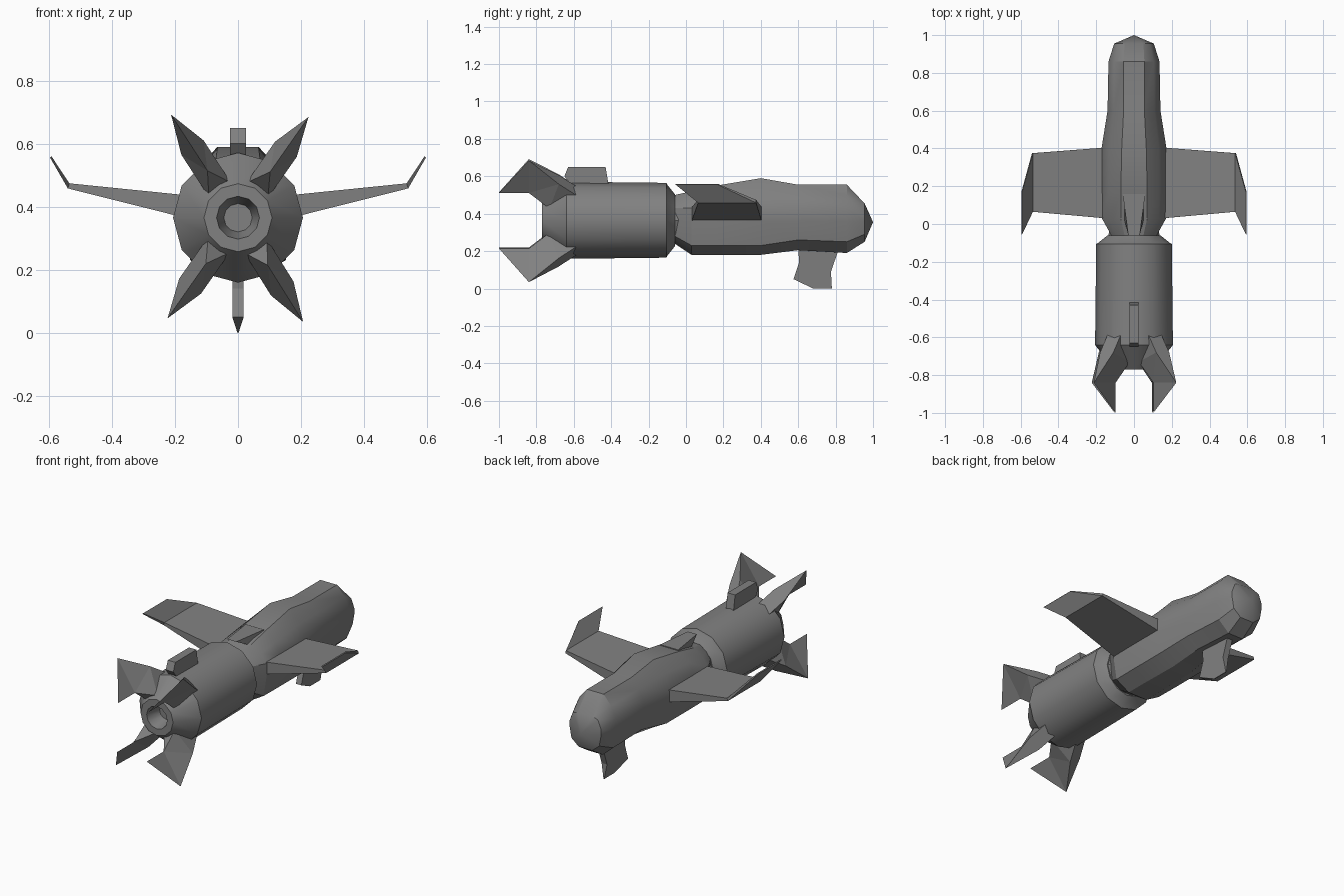
import bpy, bmesh, math
from mathutils import Matrix, Vector

cube = bpy.data.objects.get("Cube")
if cube:
    bpy.data.objects.remove(cube, do_unlink=True)

AXIS = 0.365
grey = bpy.data.materials.new("hull grey")
grey.use_nodes = True
COLOUR = (0.22, 0.22, 0.22, 1)
grey.diffuse_color = COLOUR
grey.node_tree.nodes["Principled BSDF"].inputs["Base Color"].default_value = COLOUR


def add_part(name, verts, faces, smooth=0):
    """Make one mesh part with outward normals."""
    mesh = bpy.data.meshes.new(name)
    bm = bmesh.new()
    vs = [bm.verts.new(v) for v in verts]
    for f in faces:
        bm.faces.new([vs[i] for i in f])
    bmesh.ops.remove_doubles(bm, verts=bm.verts, dist=0.0005)
    bmesh.ops.recalc_face_normals(bm, faces=bm.faces)
    bm.to_mesh(mesh)
    bm.free()
    mesh.materials.append(grey)
    ob = bpy.data.objects.new(name, mesh)
    bpy.context.collection.objects.link(ob)
    if smooth:
        bpy.ops.object.select_all(action='DESELECT')
        ob.select_set(True)
        bpy.context.view_layer.objects.active = ob
        bpy.ops.object.shade_smooth_by_angle(angle=math.radians(smooth))
    return ob


def loft(name, rings, smooth=0):
    """Skin equal rings of points and cap both ends."""
    n = len(rings[0])
    verts = [p for ring in rings for p in ring]
    faces = [(k * n + i, k * n + (i + 1) % n, (k + 1) * n + (i + 1) % n, (k + 1) * n + i)
             for k in range(len(rings) - 1) for i in range(n)]
    faces += [range(n), range(len(verts) - n, len(verts))]
    return add_part(name, verts, faces, smooth)


def plate(name, points):
    """Symmetric plate about x = 0 from (y, z, half thickness) points."""
    return loft(name, [[(s * t, y, z) for y, z, t in points] for s in (-1, 1)])


def circle(y, r, n, z=AXIS, turn=0.0):
    return [(r * math.cos(math.tau * i / n + turn), y, z + r * math.sin(math.tau * i / n + turn))
            for i in range(n)]


# Booster drum with tapered tail and recessed nozzle
drum = [(-0.06, 0.14), (-0.1, 0.19), (-0.105, 0.2), (-0.64, 0.206), (-0.77, 0.108)]
loft("booster_drum", [circle(y, r, 12) for y, r in drum]
     + [circle(-0.77, 0.068, 12), circle(-0.68, 0.045, 12)], 32)

# Neck collar between drum and hull
loft("neck_collar", [circle(-0.1, 0.17, 10), circle(-0.06, 0.135, 10), circle(0.04, 0.12, 10)])


# Forward hull: y, top, bottom, half width, spine half width, chine height
def hull_ring(y, top, bottom, w, t, chine):
    half = [(t, top), (t + (w - t) * 0.62, top - (top - 0.43) * 0.45), (w, 0.43 if top > 0.47 else 0.39),
            (w, 0.36), (w * 0.88, chine), (t * 0.9, bottom)]
    return [(x, y, z) for x, z in half] + [(-x, y, z) for x, z in reversed(half)]


stations = [
    (-0.06, 0.50, 0.24, 0.12, 0.05, 0.28),
    (0.03, 0.52, 0.18, 0.17, 0.07, 0.23),
    (0.16, 0.55, 0.18, 0.172, 0.07, 0.23),
    (0.40, 0.59, 0.18, 0.172, 0.065, 0.23),
    (0.60, 0.555, 0.205, 0.14, 0.055, 0.26),
    (0.86, 0.555, 0.19, 0.135, 0.055, 0.25),
    (0.955, 0.455, 0.25, 0.105, 0.05, 0.29),
]
rings = [hull_ring(*s) for s in stations]
rings.append([(0, 1.0, 0.36)] * 12)
n = 12
verts = [p for r in rings[:-1] for p in r] + [(0, 1.0, 0.355)]
last = (len(rings) - 2) * n
faces = [(k * n + i, k * n + (i + 1) % n, (k + 1) * n + (i + 1) % n, (k + 1) * n + i)
         for k in range(len(rings) - 2) for i in range(n)]
faces += [range(n)] + [(last + i, last + (i + 1) % n, len(verts) - 1) for i in range(n)]
add_part("forward_hull", verts, faces, 28)

# Thin spine tail over the neck
plate("spine_tail", [(-0.06, 0.557, 0.03), (0.16, 0.555, 0.06), (0.16, 0.52, 0.06), (0.02, 0.515, 0.05)])

# Wings with swept winglets
for side, label in ((1, "left"), (-1, "right")):
    sections = [
        [(0.15, 0.03, 0.36), (0.15, 0.405, 0.36), (0.15, 0.405, 0.435), (0.15, 0.03, 0.435)],
        [(0.54, 0.065, 0.458), (0.54, 0.375, 0.458), (0.535, 0.375, 0.474), (0.535, 0.065, 0.474)],
        [(0.596, -0.055, 0.555), (0.596, 0.17, 0.555), (0.592, 0.17, 0.56), (0.592, -0.055, 0.56)],
    ]
    loft(label + "_wing", [[(side * x, y, z) for x, y, z in s] for s in sections])

# Four tail fins: thick at the root, knife edged behind
HALF = 0.042
outline = [(-0.57, 0.18, HALF), (-0.68, 0.265, HALF), (-0.84, 0.39, 0),
           (-1.0, 0.178, 0), (-0.84, 0.178, 0), (-0.73, 0.105, HALF)]
tris = [(0, 1, 5), (1, 4, 5), (1, 2, 4), (2, 3, 4)]
for label, angle in (("upper_left", 55), ("upper_right", 123),
                     ("lower_right", 235), ("lower_left", 302)):
    a = math.radians(angle)
    out, across = Vector((math.cos(a), 0, math.sin(a))), Vector((-math.sin(a), 0, math.cos(a)))
    verts = [out * r + across * t * s + Vector((0, y, AXIS)) for s in (1, -1) for y, r, t in outline]
    faces = [tuple(i + o for i in tri) for tri in tris[:3] for o in (0, 6)] + [tris[3]]
    faces += [(0, 1, 7, 6), (1, 2, 7), (5, 4, 11), (0, 5, 11, 6)]
    add_part(label + "_fin", verts, faces)

# Block on top of the drum
plate("top_block", [(y, z, 0.025) for y, z in
                    ((-0.65, 0.60), (-0.63, 0.65), (-0.43, 0.65), (-0.415, 0.56), (-0.44, 0.55), (-0.62, 0.56))])

# Rudder under the nose
plate("belly_rudder", [(0.60, 0.22, 0.018), (0.82, 0.22, 0.018), (0.775, 0.09, 0.018),
                       (0.78, 0.0, 0.002), (0.68, 0.0, 0.002), (0.575, 0.05, 0.018), (0.605, 0.14, 0.018)])
